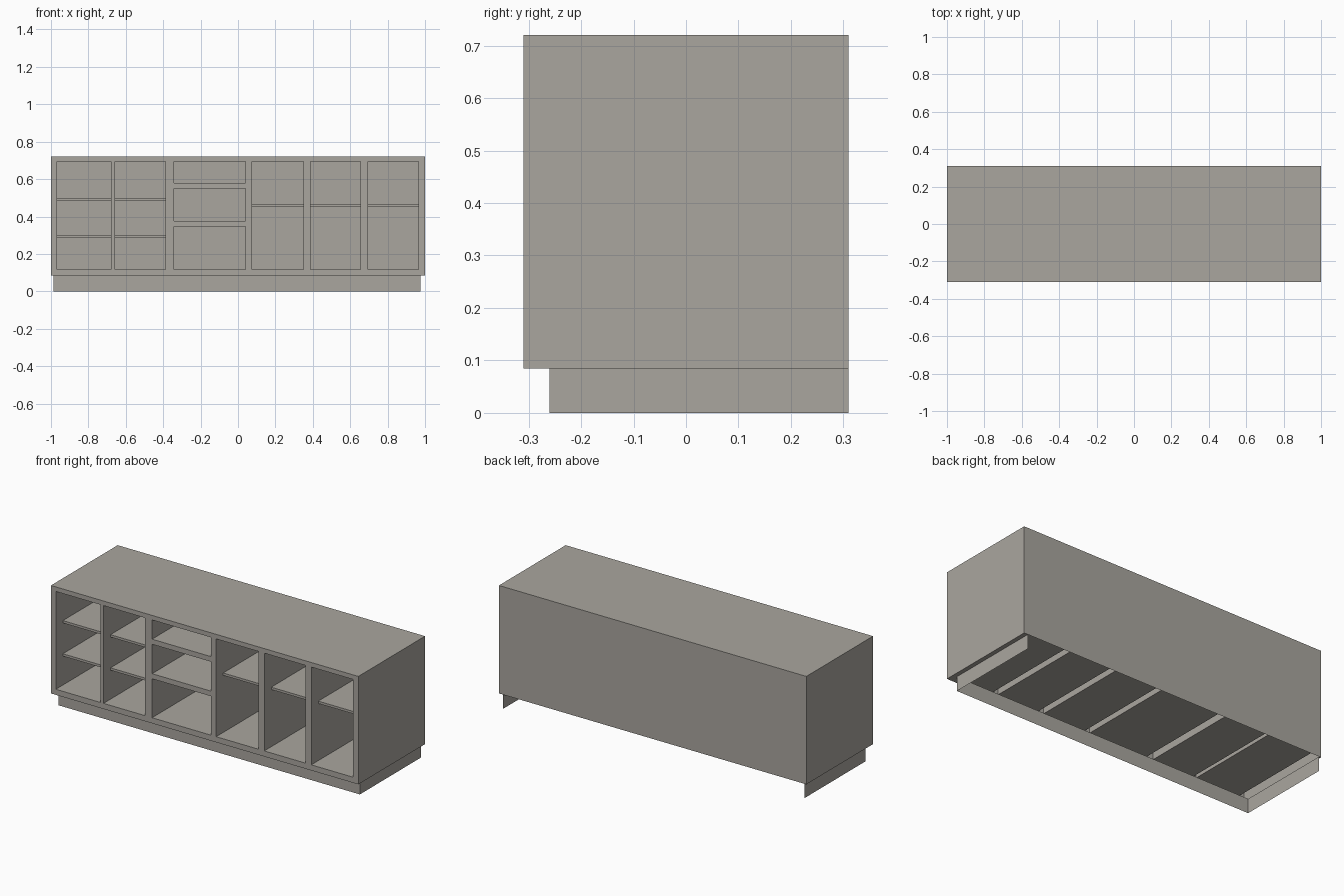
import bpy, bmesh
from mathutils import Vector

if "Cube" in bpy.data.objects:
    bpy.data.objects.remove(bpy.data.objects["Cube"])

mat = bpy.data.materials.new("warm grey")
mat.diffuse_color = (0.40, 0.38, 0.345, 1)
mat.use_nodes = True
mat.node_tree.nodes["Principled BSDF"].inputs["Base Color"].default_value = mat.diffuse_color

YF, YB = -0.31, 0.31          # cabinet front and back
Z0, Z1 = 0.085, 0.72          # cabinet bottom and top
POCKET_BACK = 0.29
LO, HI = 0.118, 0.693         # opening heights


def finish(bm, name):
    bmesh.ops.remove_doubles(bm, verts=bm.verts, dist=1e-5)
    me = bpy.data.meshes.new(name)
    bm.to_mesh(me)
    bm.free()
    me.materials.append(mat)
    bpy.context.collection.objects.link(bpy.data.objects.new(name, me))


def panel(bm, a, b, direction):
    """Axis-aligned rectangle between corners a and b, facing direction."""
    axis = [i for i in range(3) if abs(direction[i]) > 0.5][0]
    u, v = [i for i in range(3) if i != axis]
    pts = []
    for s, t in ((a, a), (b, a), (b, b), (a, b)):
        p = list(a)
        p[u], p[v] = s[u], t[v]
        pts.append(bm.verts.new(p))
    f = bm.faces.new(pts)
    f.normal_update()
    if f.normal.dot(Vector(direction)) < 0:
        f.normal_flip()


# Openings as (x0, x1, z0, z1)
columns = [(-0.968, -0.679), (-0.658, -0.387), (-0.342, 0.04),
           (0.075, 0.35), (0.388, 0.656), (0.694, 0.965)]
drawers = [(LO, 0.347), (0.377, 0.55), (0.58, HI)]
openings = []
for i, (x0, x1) in enumerate(columns):
    for z0, z1 in (drawers if i == 2 else [(LO, HI)]):
        openings.append((x0, x1, z0, z1))

# Cabinet body: front frame as a grid without the openings
bm = bmesh.new()
xs = sorted({-1, 1} | {x for o in openings for x in o[:2]})
zs = sorted({Z0, Z1} | {z for o in openings for z in o[2:]})
for xa, xb in zip(xs, xs[1:]):
    for za, zb in zip(zs, zs[1:]):
        cx, cz = (xa + xb) / 2, (za + zb) / 2
        if not any(o[0] < cx < o[1] and o[2] < cz < o[3] for o in openings):
            panel(bm, (xa, YF, za), (xb, YF, zb), (0, -1, 0))
# outer top, sides and back
panel(bm, (-1, YF, Z1), (1, YB, Z1), (0, 0, 1))
panel(bm, (-1, YF, Z0), (-1, YB, Z1), (-1, 0, 0))
panel(bm, (1, YF, Z0), (1, YB, Z1), (1, 0, 0))
panel(bm, (-1, YB, Z0), (1, YB, Z1), (0, 1, 0))
# underside ledges around the plinth
PL, PR, PF = -0.987, 0.975, -0.26
panel(bm, (-1, YF, Z0), (1, PF, Z0), (0, 0, -1))
panel(bm, (-1, PF, Z0), (PL, YB, Z0), (0, 0, -1))
panel(bm, (PR, PF, Z0), (1, YB, Z0), (0, 0, -1))
finish(bm, "cabinet_body")

# Compartment linings, open at the front
bm = bmesh.new()
for x0, x1, z0, z1 in openings:
    y0, y1 = YF, POCKET_BACK
    panel(bm, (x0, y0, z0), (x1, y1, z0), (0, 0, 1))
    panel(bm, (x0, y0, z1), (x1, y1, z1), (0, 0, -1))
    panel(bm, (x0, y0, z0), (x0, y1, z1), (1, 0, 0))
    panel(bm, (x1, y0, z0), (x1, y1, z1), (-1, 0, 0))
    panel(bm, (x0, y1, z0), (x1, y1, z1), (0, -1, 0))
finish(bm, "compartments")

# Shelves, set back from the front
bm = bmesh.new()
for i, (x0, x1) in enumerate(columns):
    tops = [] if i == 2 else [0.497, 0.302] if i < 2 else [0.468]
    for t in tops:
        y0, y1, b = -0.245, POCKET_BACK, t - 0.014
        panel(bm, (x0, y0, t), (x1, y1, t), (0, 0, 1))
        panel(bm, (x0, y0, b), (x1, y1, b), (0, 0, -1))
        panel(bm, (x0, y0, b), (x1, y0, t), (0, -1, 0))
finish(bm, "shelves")

# Plinth boards: front and two sides, open at the back
bm = bmesh.new()
panel(bm, (PL, PF, 0), (PR, PF, Z0), (0, -1, 0))
panel(bm, (PL, PF, 0), (PL, YB, Z0), (-1, 0, 0))
panel(bm, (PR, PF, 0), (PR, YB, Z0), (1, 0, 0))
finish(bm, "plinth")
